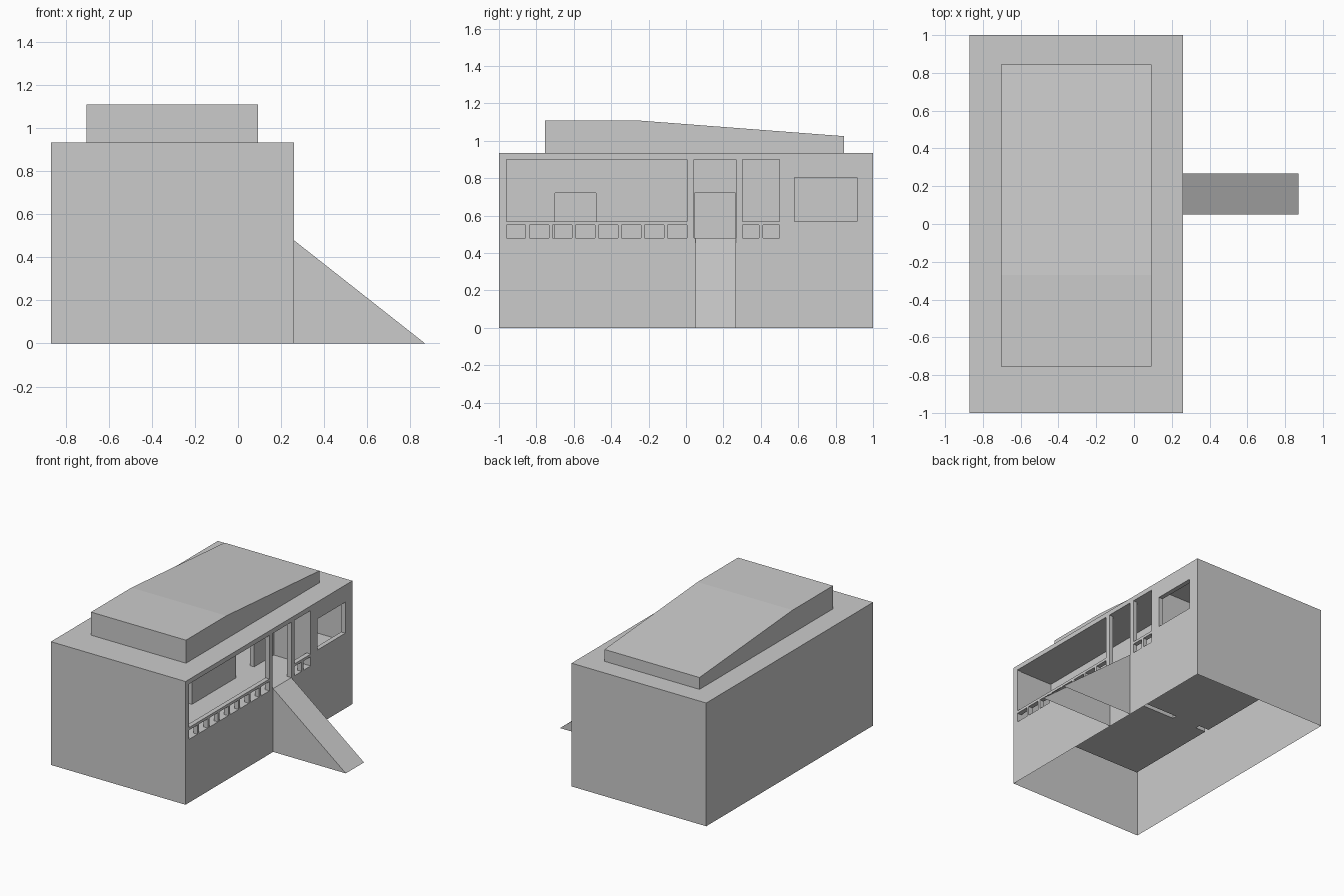
import bpy, bmesh

if "Cube" in bpy.data.objects:
    bpy.data.objects.remove(bpy.data.objects["Cube"])

grey = bpy.data.materials.new("plain_grey")
grey.diffuse_color = (0.6, 0.6, 0.6, 1)
grey.use_nodes = True
grey.node_tree.nodes["Principled BSDF"].inputs["Base Color"].default_value = grey.diffuse_color


def add_object(name, bm):
    bmesh.ops.recalc_face_normals(bm, faces=bm.faces)
    me = bpy.data.meshes.new(name)
    bm.to_mesh(me)
    bm.free()
    me.materials.append(grey)
    ob = bpy.data.objects.new(name, me)
    bpy.context.collection.objects.link(ob)
    return ob


def box(name, x0, x1, y0, y1, z0, z1):
    bm = bmesh.new()
    bmesh.ops.create_cube(bm, size=1)
    for v in bm.verts:
        v.co.x = x1 if v.co.x > 0 else x0
        v.co.y = y1 if v.co.y > 0 else y0
        v.co.z = z1 if v.co.z > 0 else z0
    return add_object(name, bm)


def prism(name, profile, axis_from, axis_to, place):
    """Extrude a 2D profile between two positions; place maps (t, u, z) to xyz."""
    bm = bmesh.new()
    face = bm.faces.new([bm.verts.new(place(axis_from, u, z)) for u, z in profile])
    new = bmesh.ops.extrude_face_region(bm, geom=[face], use_keep_orig=True)["geom"]
    a, b = place(axis_from, 0, 0), place(axis_to, 0, 0)
    bmesh.ops.translate(bm, verts=[g for g in new if isinstance(g, bmesh.types.BMVert)],
                        vec=[q - p for p, q in zip(a, b)])
    return bm


def drop_flat(bm, level):
    """Leave the underside open."""
    flat = [f for f in bm.faces if all(abs(v.co.z - level) < 1e-4 for v in f.verts)]
    bmesh.ops.delete(bm, geom=flat, context='FACES')


FLOOR, CEIL, T = 0.48, 0.90, 0.035
FRONT, INNER = 0.26, 0.26 - T
X0, X1 = INNER - 0.01, FRONT + 0.05       # range cutting through the right wall

# Rooms: veranda, rear room, main room and its side bay
cuts = [
    (-0.05, INNER, -0.965, 0.50, FLOOR, CEIL),
    (-0.835, -0.085, -0.965, -0.22, FLOOR, CEIL),
    (-0.835, -0.085, -0.185, 0.965, FLOOR, CEIL),
    (-0.12, INNER, 0.535, 0.965, FLOOR, CEIL),
]
# Inner doorways
cuts += [
    (-0.10, -0.03, -0.70, -0.48, FLOOR, 0.72),
    (-0.10, -0.03, 0.045, 0.265, FLOOR, 0.72),
    (-0.75, -0.54, -0.23, -0.175, FLOOR, 0.72),
]
# Openings in the right wall: long opening, entrance, short opening, window
cuts += [
    (X0, X1, -0.96, 0.005, 0.57, CEIL),
    (X0, X1, 0.042, 0.268, FLOOR, CEIL),
    (X0, X1, 0.303, 0.50, 0.57, CEIL),
    (X0, X1, 0.58, 0.915, 0.57, 0.805),
]
# Railing gaps between posts
for y0, y1, n in ((-0.96, 0.005, 8), (0.303, 0.50, 2)):
    post = 0.02
    gap = (y1 - y0 - post * (n - 1)) / n
    for i in range(n):
        a = y0 + i * (gap + post)
        cuts.append((X0, X1, a, a + gap, FLOOR, 0.55))

# House body
body = box("house_body", -0.87, FRONT, -1, 1, 0, 0.935)
cutters = []
for c in cuts:
    cutter = box("cutter", *c)
    cutter.hide_render = True
    cutters.append(cutter)
    mod = body.modifiers.new("cut", 'BOOLEAN')
    mod.operation = 'DIFFERENCE'
    mod.solver = 'EXACT'
    mod.object = cutter
bpy.context.view_layer.update()
cut_mesh = bpy.data.meshes.new_from_object(
    body.evaluated_get(bpy.context.evaluated_depsgraph_get()))
body.modifiers.clear()
body.data = cut_mesh
for cutter in cutters:
    bpy.data.objects.remove(cutter)
bm = bmesh.new()
bm.from_mesh(body.data)
drop_flat(bm, 0)
bm.to_mesh(body.data)
bm.free()

# Raised roof with a sloping rear
roof = prism("roof", [(-0.755, 0.935), (-0.755, 1.11), (-0.27, 1.11),
                      (0.845, 1.025), (0.845, 0.935)],
             -0.705, 0.092, lambda t, u, z: (t, u, z))
drop_flat(roof, 0.935)
add_object("raised_roof", roof)

# Entrance ramp, open underneath
ramp = prism("ramp", [(FRONT, 0), (FRONT, FLOOR), (0.87, 0)],
             0.05, 0.268, lambda t, u, z: (u, t, z))
bmesh.ops.recalc_face_normals(ramp, faces=ramp.faces)
drop_flat(ramp, 0)
back = [f for f in ramp.faces if all(abs(v.co.x - FRONT) < 1e-4 for v in f.verts)]
bmesh.ops.delete(ramp, geom=back, context='FACES')
add_object("entrance_ramp", ramp)
